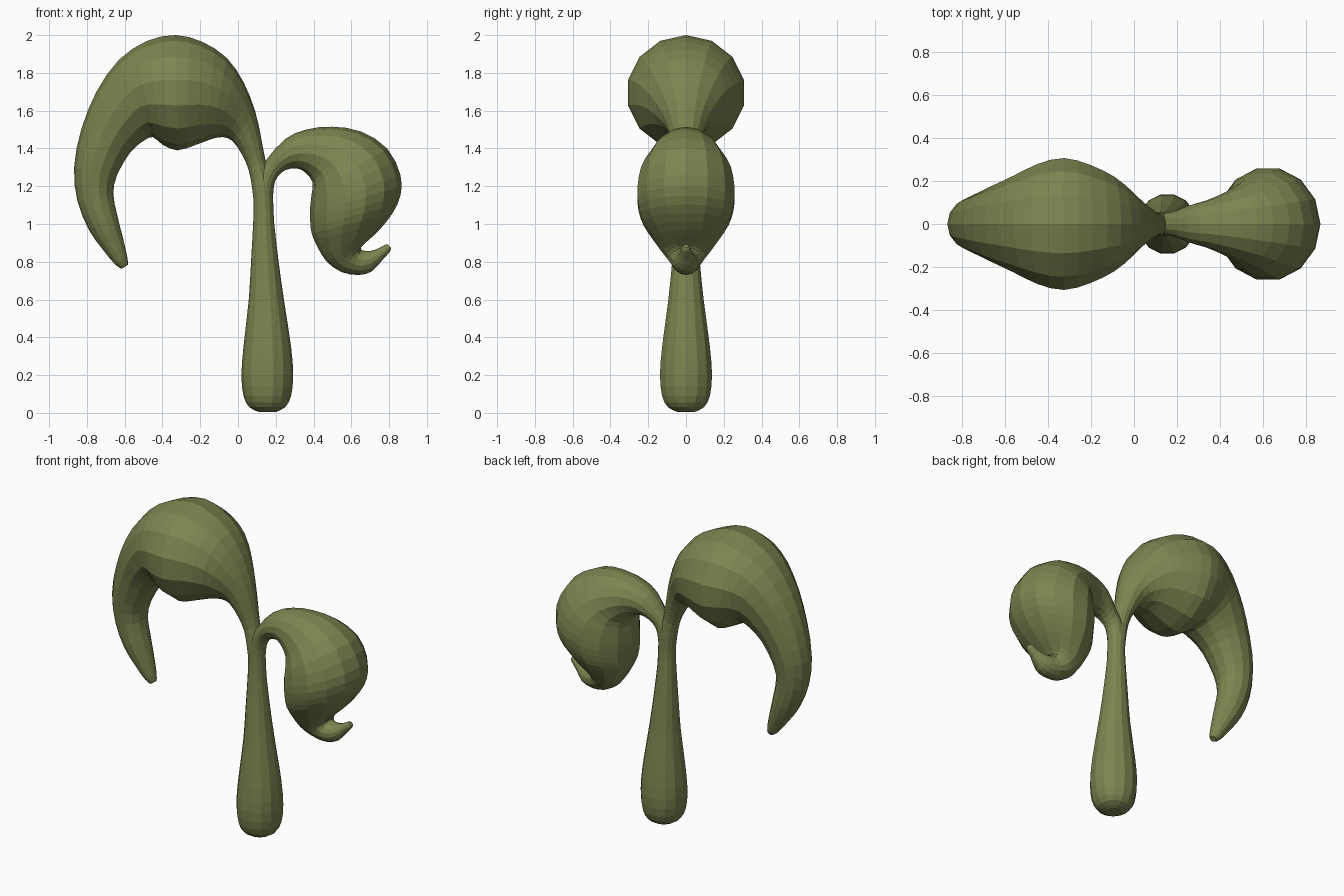
import bpy, bmesh, math
from mathutils import Vector

SIDES = 14

green = bpy.data.materials.new("olive green")
green.diffuse_color = (0.205, 0.23, 0.08, 1)


def refine(rows):
    """Insert a Catmull-Rom midpoint between neighbouring rib sections."""
    out = [rows[0]]
    for i in range(len(rows) - 1):
        a, b = rows[max(i - 1, 0)], rows[i]
        c, d = rows[i + 1], rows[min(i + 2, len(rows) - 1)]
        out.append([(9 * (q + r) - p - s) / 16 for p, q, r, s in zip(a, b, c, d)])
        out.append(rows[i + 1])
    return out


def loft(name, ribs, depth):
    """Round loft; each rib gives outer x, z and inner x, z of one section."""
    bm = bmesh.new()
    rings = []
    for ox, oz, ix, iz in refine(ribs):
        o, n = Vector((ox, 0, oz)), Vector((ix, 0, iz))
        mid, half = (o + n) / 2, (o - n) / 2
        side = Vector((0, half.length * depth, 0))
        angles = [2 * math.pi * k / SIDES for k in range(SIDES)]
        rings.append([bm.verts.new(mid + half * math.cos(a) + side * math.sin(a)) for a in angles])
    for r, s in zip(rings, rings[1:]):
        for k in range(SIDES):
            j = (k + 1) % SIDES
            bm.faces.new((r[k], r[j], s[j], s[k]))
    bm.faces.new(rings[0])
    bm.faces.new(rings[-1])
    bmesh.ops.recalc_face_normals(bm, faces=bm.faces[:])
    mesh = bpy.data.meshes.new(name)
    bm.to_mesh(mesh)
    bm.free()
    mesh.materials.append(green)
    obj = bpy.data.objects.new(name, mesh)
    bpy.context.collection.objects.link(obj)
    return obj


# Stem: rounded foot narrowing upward, flowing into the large drooping leaf
stem = [(0.155 + r, z, 0.155 - r, z) for z, r in
        ((0.005, 0.045), (0.03, 0.095), (0.09, 0.126), (0.2, 0.137), (0.35, 0.126))]
stem += [(0.243, 0.6, 0.057, 0.6), (0.215, 0.8, 0.069, 0.8),
         (0.192, 1.0, 0.08, 1.0), (0.187, 1.1, 0.083, 1.1)]
large_leaf = [
    (0.178, 1.22, 0.075, 1.19), (0.145, 1.34, 0.055, 1.29), (0.12, 1.47, 0.02, 1.37),
    (0.09, 1.6, -0.03, 1.44), (0.03, 1.75, -0.08, 1.46), (-0.06, 1.88, -0.14, 1.45),
    (-0.19, 1.965, -0.22, 1.42), (-0.33, 2.0, -0.32, 1.39), (-0.48, 1.97, -0.4, 1.42),
    (-0.63, 1.87, -0.45, 1.46), (-0.75, 1.7, -0.5, 1.44), (-0.83, 1.5, -0.57, 1.38),
    (-0.868, 1.3, -0.64, 1.26), (-0.85, 1.12, -0.66, 1.16), (-0.79, 0.97, -0.64, 1.05),
    (-0.72, 0.87, -0.61, 0.93), (-0.65, 0.785, -0.587, 0.83), (-0.615, 0.763, -0.582, 0.785)]
loft("stem_and_large_leaf", stem + large_leaf, 1.03)

# Small leaf: arches out of the stem, swells into a bulb and ends in a curled tip
small_leaf = [
    (0.09, 1.1, 0.183, 1.1), (0.095, 1.24, 0.19, 1.2), (0.15, 1.34, 0.21, 1.25),
    (0.25, 1.45, 0.25, 1.285), (0.36, 1.5, 0.31, 1.295), (0.5, 1.515, 0.36, 1.27),
    (0.65, 1.49, 0.395, 1.22), (0.79, 1.4, 0.39, 1.16), (0.86, 1.26, 0.382, 1.09),
    (0.86, 1.15, 0.382, 1.02), (0.82, 1.06, 0.39, 0.95), (0.75, 0.97, 0.42, 0.88),
    (0.68, 0.905, 0.47, 0.8), (0.65, 0.875, 0.55, 0.745), (0.66, 0.86, 0.64, 0.73),
    (0.7, 0.857, 0.71, 0.75), (0.74, 0.87, 0.765, 0.81), (0.775, 0.888, 0.805, 0.855),
    (0.79, 0.893, 0.81, 0.875)]
loft("small_leaf", small_leaf, 1.04)
